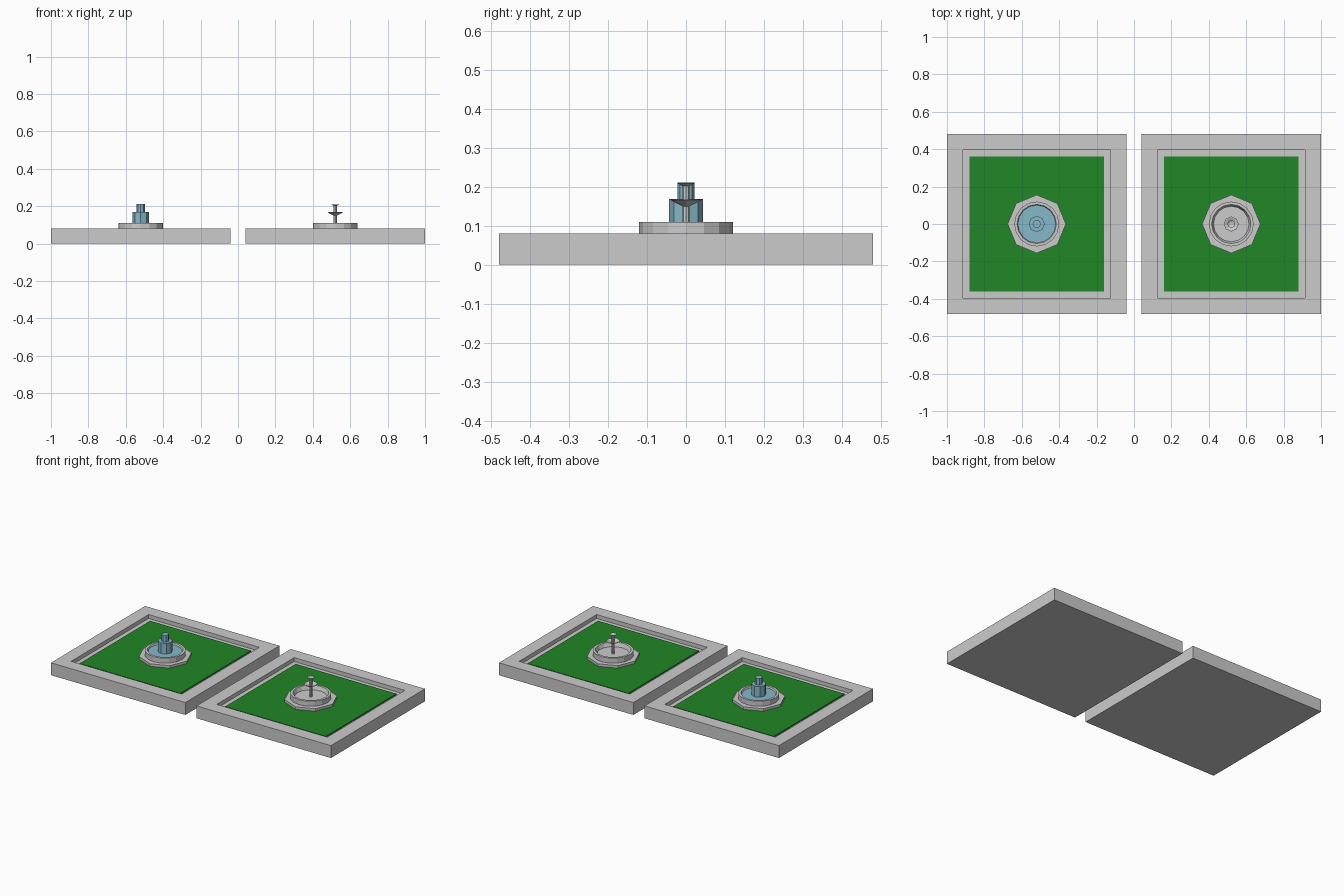
import bpy, bmesh
from math import cos, sin, tau

if "Cube" in bpy.data.objects:
    bpy.data.objects.remove(bpy.data.objects["Cube"])


def material(name, color):
    m = bpy.data.materials.new(name)
    m.diffuse_color = color
    m.use_nodes = True
    m.node_tree.nodes["Principled BSDF"].inputs["Base Color"].default_value = m.diffuse_color
    return m


grass_mat = material("grass", (0.015, 0.24, 0.02, 1))
water_mat = material("water", (0.24, 0.48, 0.60, 1))


def finish(name, bm, mat=None):
    me = bpy.data.meshes.new(name)
    bm.to_mesh(me)
    bm.free()
    ob = bpy.data.objects.new(name, me)
    bpy.context.collection.objects.link(ob)
    if mat:
        me.materials.append(mat)
    return ob


def lathe(name, profile, sides, cx, mat=None):
    """Spin an outside-bottom-to-top (radius, z) profile and cap both ends."""
    bm = bmesh.new()
    rings = [[bm.verts.new((cx + r * cos(tau * i / sides), r * sin(tau * i / sides), z))
              for i in range(sides)] for r, z in profile]
    for a, b in zip(rings, rings[1:]):
        for i in range(sides):
            j = (i + 1) % sides
            bm.faces.new((a[i], a[j], b[j], b[i]))
    bm.faces.new(rings[0][::-1])
    bm.faces.new(rings[-1])
    return finish(name, bm, mat)


def box(bm, cx, half, z0, z1):
    cube = bmesh.ops.create_cube(bm, size=1)["verts"]
    for v in cube:
        v.co = (cx + v.co.x * 2 * half, v.co.y * 2 * half, z0 + (v.co.z + 0.5) * (z1 - z0))


def tile(side, cx, filled):
    # Stone slab with a recessed square
    bm = bmesh.new()
    box(bm, cx, 0.48, 0, 0.08)
    top = max(bm.faces, key=lambda f: f.calc_center_median().z)
    bmesh.ops.inset_region(bm, faces=[top], thickness=0.12)
    recess = bmesh.ops.extrude_face_region(bm, geom=[top])["geom"]
    for v in recess:
        if isinstance(v, bmesh.types.BMVert):
            v.co.z -= 0.025
    if top.is_valid:
        bm.faces.remove(top)
    bmesh.ops.recalc_face_normals(bm, faces=bm.faces)
    finish(side + "_slab", bm)

    # Lawn
    bm = bmesh.new()
    box(bm, cx, 0.36, 0.055, 0.062)
    finish(side + "_lawn", bm, grass_mat)

    # Octagonal step and round basin
    lathe(side + "_step", [(0.156, 0.058), (0.156, 0.078)], 8, cx)
    lathe(side + "_basin", [(0.12, 0.07), (0.12, 0.11), (0.105, 0.11), (0.095, 0.085)], 16, cx)

    # Central stem with two shallow bowls
    lathe(side + "_stem", [(0.009, 0.08), (0.009, 0.206)], 8, cx)
    for part, r, top_z, depth in (("lower_bowl", 0.04, 0.168, 0.018),
                                  ("upper_bowl", 0.021, 0.21, 0.008)):
        lathe(side + "_" + part, [(0.009, top_z - depth), (r, top_z - 0.002), (r, top_z),
                                  (r * 0.85, top_z), (0.009, top_z - depth * 0.6)], 8, cx)

    # Pool and falling water
    if filled:
        lathe(side + "_pool", [(0.096, 0.09), (0.101, 0.1)], 16, cx, water_mat)
        lathe(side + "_falling_water",
              [(0.043, 0.095), (0.043, 0.169), (0.022, 0.169), (0.022, 0.211)], 8, cx, water_mat)


tile("left", -0.52, True)
tile("right", 0.52, False)
